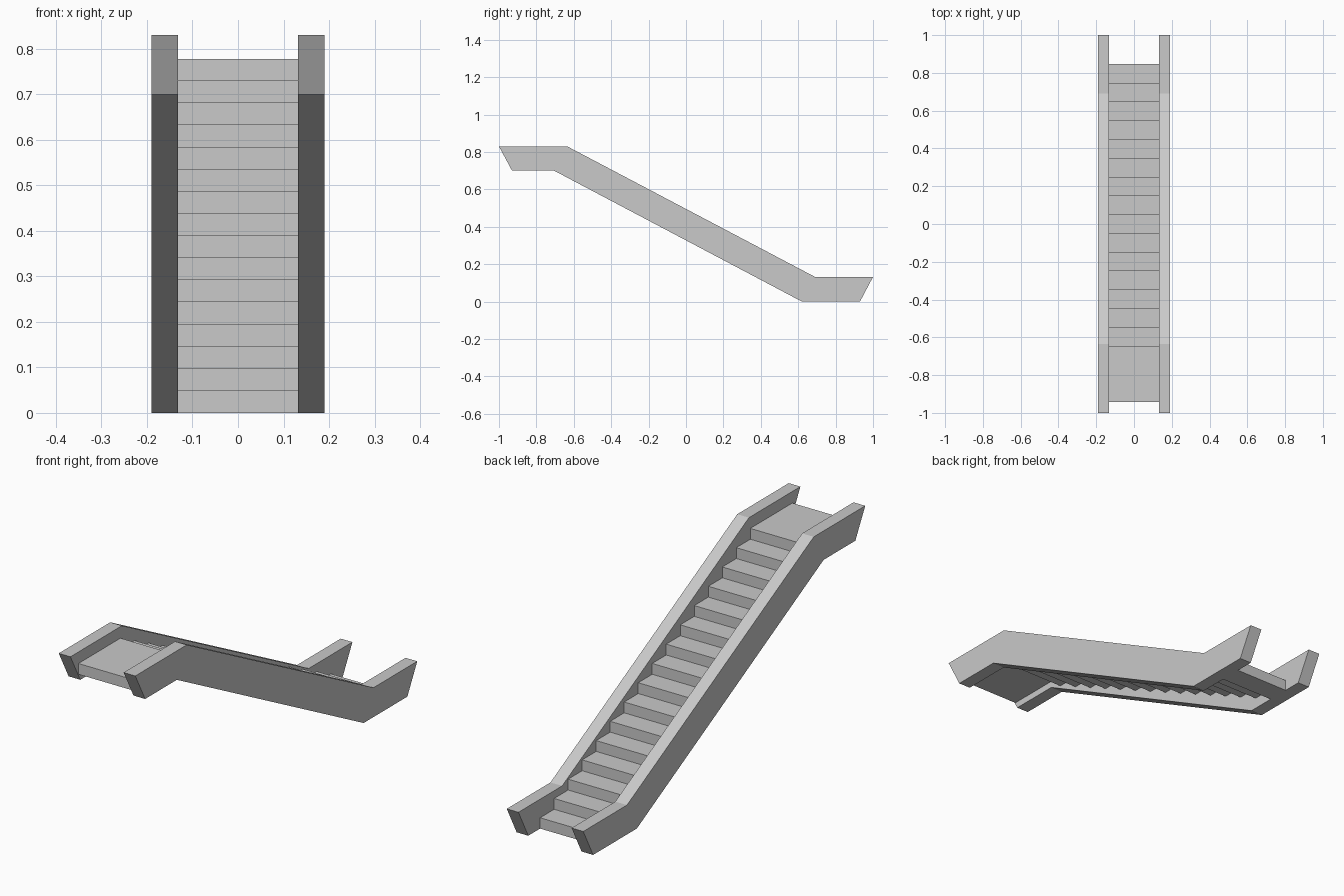
import bpy
import bmesh

cube = bpy.data.objects.get("Cube")
if cube:
    bpy.data.objects.remove(cube, do_unlink=True)

# Single plain grey
GREY = (0.588, 0.588, 0.588, 1)
grey = bpy.data.materials.new("plain grey")
grey.use_nodes = True
grey.diffuse_color = GREY
grey.node_tree.nodes["Principled BSDF"].inputs["Base Color"].default_value = GREY


def extrude_profile(name, profile, x0, x1):
    """Extrude a closed (y, z) profile along x from x0 to x1."""
    bm = bmesh.new()
    face = bm.faces.new([bm.verts.new((x0, y, z)) for y, z in profile])
    result = bmesh.ops.extrude_face_region(bm, geom=[face])
    moved = [g for g in result["geom"] if isinstance(g, bmesh.types.BMVert)]
    bmesh.ops.translate(bm, verts=moved, vec=(x1 - x0, 0, 0))
    bmesh.ops.recalc_face_normals(bm, faces=bm.faces)
    mesh = bpy.data.meshes.new(name)
    bm.to_mesh(mesh)
    bm.free()
    mesh.materials.append(grey)
    obj = bpy.data.objects.new(name, mesh)
    bpy.context.collection.objects.link(obj)
    return obj


INNER, OUTER = 0.132, 0.19

# Side balustrades: level at both ends, sloped between, with slanted tips
rail = [(-1, 0.83), (-0.635, 0.83), (0.69, 0.132), (1, 0.132),
        (0.93, 0), (0.62, 0), (-0.705, 0.70), (-0.93, 0.70)]
extrude_profile("left_balustrade", rail, INNER, OUTER)
extrude_profile("right_balustrade", rail, -OUTER, -INNER)

# Steps: a level run of three at the top, then one box per descending level
LEVELS, LANDING_STEPS = 16, 3
RISE, RUN, START = 0.778 / LEVELS, 0.0994, -0.943
for i in range(LEVELS + LANDING_STEPS - 1):
    drop = max(0, i - LANDING_STEPS + 1)
    top = RISE * (LEVELS - drop)
    back = START + RUN * i
    front = back + RUN
    box = [(back, top), (front, top), (front, top - RISE), (back, top - RISE)]
    extrude_profile(f"step_{i + 1}", box, -INNER, INNER)
